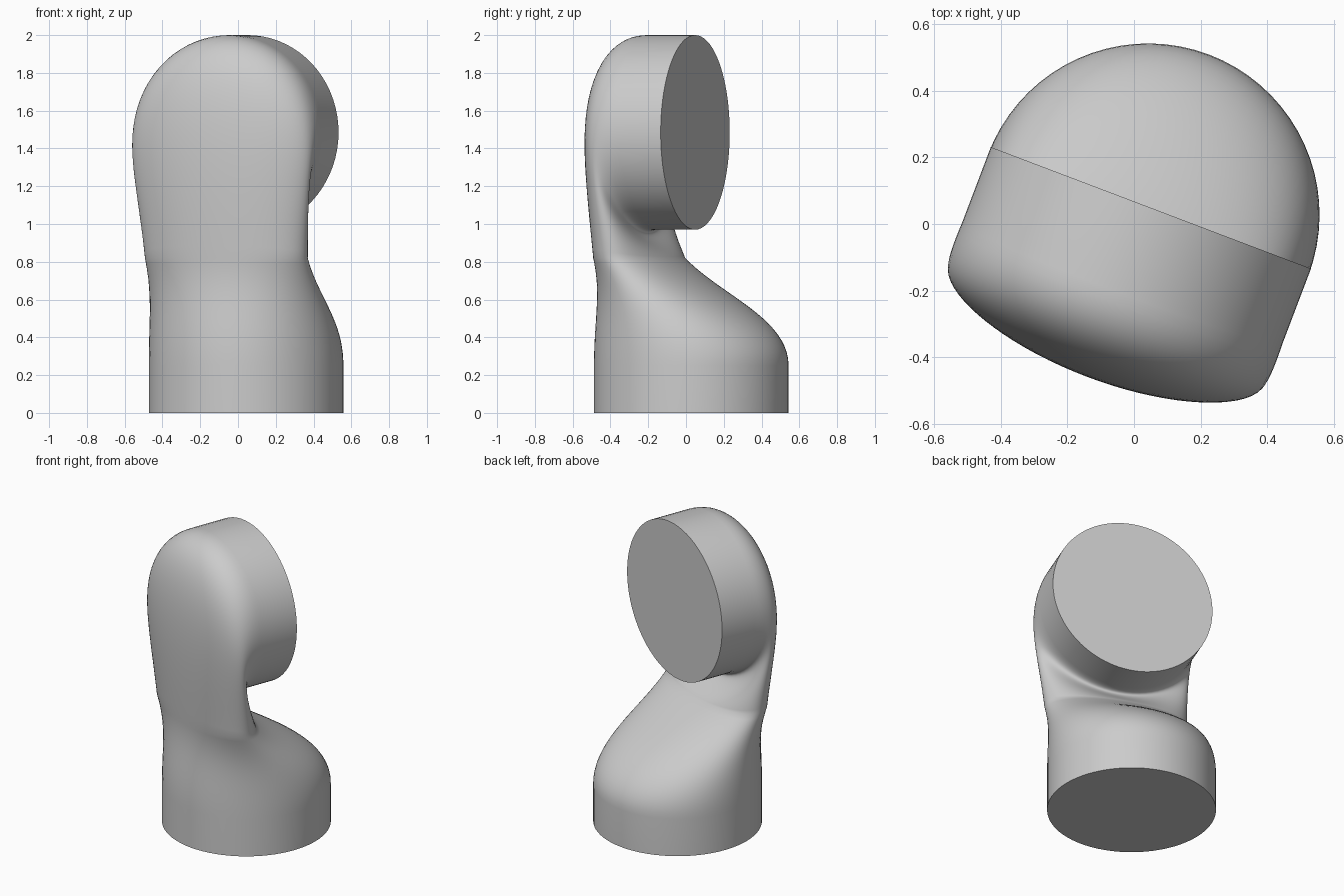
import bpy, bmesh
from math import sin, cos, pi
from mathutils import Vector

if "Cube" in bpy.data.objects:
    bpy.data.objects.remove(bpy.data.objects["Cube"])

R = 0.515                         # radius of both round ends
U = Vector((0.935, -0.355, 0))    # sideways axis of the turned head
N = Vector((0.355, 0.935, 0))     # direction the upper disc faces
Z = Vector((0, 0, 1))
CENTRE = Vector((0.043, 0.028, 0))
SEG = 72


def local(u, n, z):
    return CENTRE + U * u + N * n + Z * z


def bezier(a, b, c, d, steps):
    for i in range(1, steps + 1):
        t = i / steps
        s = 1 - t
        yield a * s**3 + b * 3 * s * s * t + c * 3 * s * t * t + d * t**3


def strand(a):
    """One line of the skin, running from the base circle to the upper disc."""
    c, s = cos(a), sin(a)
    f = (1 - s) / 2               # 1 at the front, 0 at the back
    foot = local(R * c, R * s, 0)
    shoulder = local(R * c, R * s, 0.25)
    neck = local(0.455 * c, -0.295 + 0.195 * s, 0.82)
    collar_n = -0.19 - 0.06 * f
    collar = local(R * c, collar_n, 1.485 - R * s)
    rim = local(R * c, 0.022, 1.485 - R * s)
    pts = [foot, shoulder]
    # lower bend, from the base to the neck
    slope = N * (0.235 * (1 - f) + 0.02 * f) - Z * 0.2
    pts += bezier(shoulder, shoulder + Z * 0.25, neck + slope, neck, 20)
    # upper bend, from the neck to the head
    rise = (collar - neck).length
    lift = Z * (0.05 + 0.5 * (rise - 0.15)) - N * (0.055 * (1 - f) + 0.045 * f) + U * 0.02 * c
    pts += bezier(neck, neck + lift,
                  collar - N * (0.14 + 0.19 * f) + U * 0.01 * c, collar, 28)
    return pts + [rim]


# Bent pipe: loft of all strands, closed by two flat discs
bm = bmesh.new()
grid = [[bm.verts.new(p) for p in strand(2 * pi * i / SEG)] for i in range(SEG)]
for i in range(SEG):
    a, b = grid[i], grid[(i + 1) % SEG]
    for j in range(len(a) - 1):
        bm.faces.new((a[j], b[j], b[j + 1], a[j + 1]))
bm.faces.new([g[0] for g in reversed(grid)])
bm.faces.new([g[-1] for g in grid])
bmesh.ops.recalc_face_normals(bm, faces=bm.faces)

mesh = bpy.data.meshes.new("bent_pipe")
bm.to_mesh(mesh)
bm.free()
pipe = bpy.data.objects.new("bent_pipe", mesh)
bpy.context.collection.objects.link(pipe)
bpy.context.view_layer.objects.active = pipe
pipe.select_set(True)
bpy.ops.object.shade_smooth_by_angle(angle=1.2)
